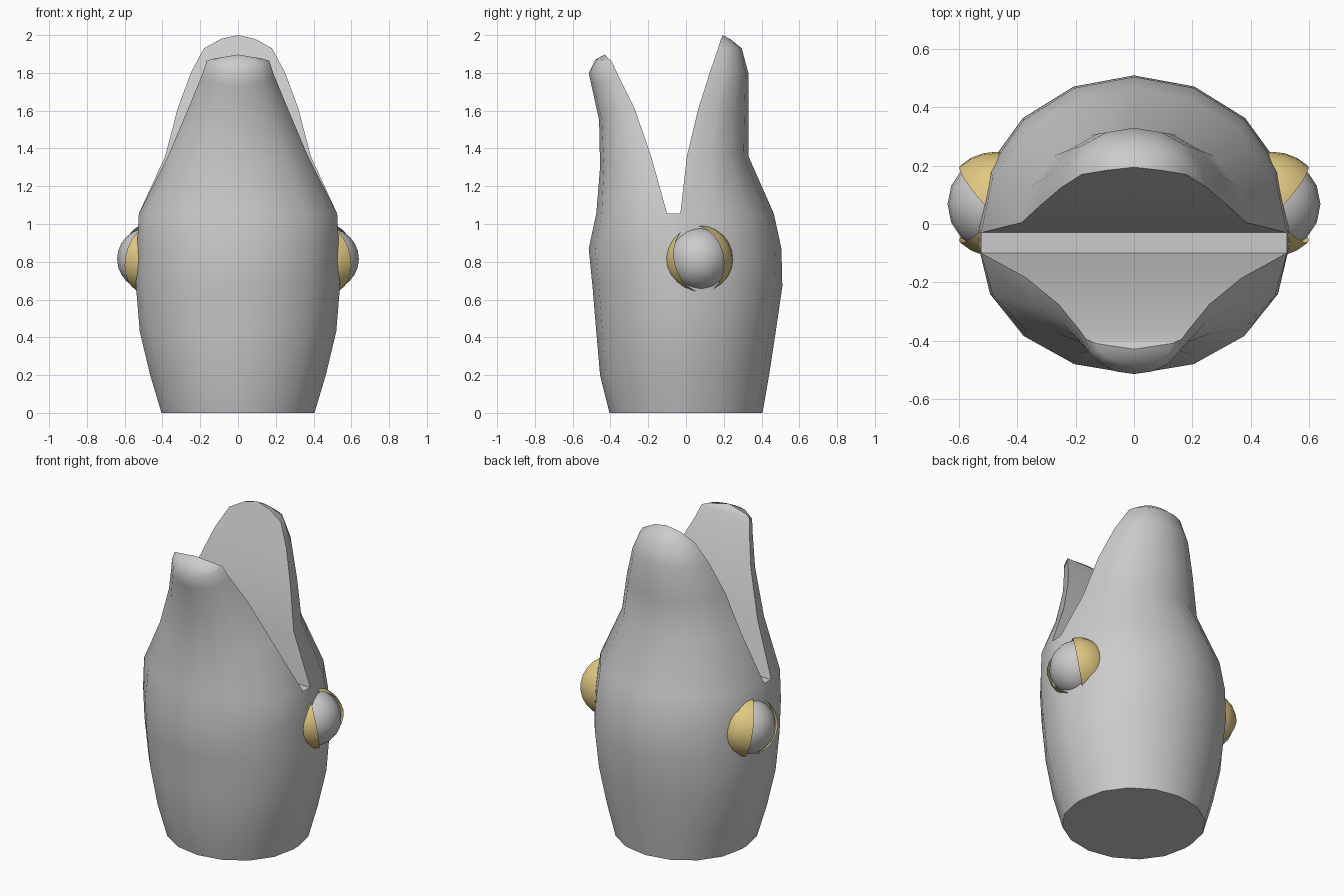
import bpy, bmesh
from math import sin, cos, pi, radians
from mathutils import Matrix

if "Cube" in bpy.data.objects:
    bpy.data.objects.remove(bpy.data.objects["Cube"])

N = 8  # segments per half ring


def finish(bm, name, angle=45, mat=None):
    bmesh.ops.recalc_face_normals(bm, faces=bm.faces)
    me = bpy.data.meshes.new(name)
    bm.to_mesh(me)
    bm.free()
    ob = bpy.data.objects.new(name, me)
    bpy.context.collection.objects.link(ob)
    if mat:
        me.materials.append(mat)
    bpy.ops.object.select_all(action='DESELECT')
    ob.select_set(True)
    bpy.context.view_layer.objects.active = ob
    bpy.ops.object.shade_smooth_by_angle(angle=radians(angle))
    return ob


def half_ring(bm, w, y_in, y_out, z_in, z_out, side):
    """Half ellipse from one mouth edge round the outside to the other."""
    out = []
    for i in range(N + 1):
        a = pi * i / N
        s = sin(a)
        out.append(bm.verts.new((side * w * cos(a), y_in + (y_out - y_in) * s,
                                 z_in + (z_out - z_in) * s)))
    return out


def bridge(bm, a, b):
    n = len(a)
    for i in range(n):
        j = (i + 1) % n
        bm.faces.new((a[i], a[j], b[j], b[i]))


def jaw(bm, start, rings, side, apex):
    prev = start
    for r in rings:
        cur = half_ring(bm, *r, side)
        bridge(bm, prev, cur)
        prev = cur
    tip = bm.verts.new(apex)
    for i in range(len(prev)):
        bm.faces.new((prev[i], prev[(i + 1) % len(prev)], tip))


# Body: z, half width, front y, back y, seam y front, seam y back
bm = bmesh.new()
body = [(0.0, 0.405, -0.405, 0.405, -0.03, 0.02),
        (0.2, 0.465, -0.455, 0.44, -0.03, 0.02),
        (0.43, 0.52, -0.475, 0.475, -0.04, 0.02),
        (0.67, 0.54, -0.495, 0.51, -0.05, 0.01),
        (0.87, 0.535, -0.515, 0.505, -0.07, 0.0),
        (1.055, 0.525, -0.475, 0.465, -0.10, -0.03)]
prev = None
for z, w, yf, yb, sf, sb in body:
    front = half_ring(bm, w, sf, yf, z, z, -1)
    back = half_ring(bm, w, sb, yb, z, z, 1)
    ring = front + back
    if prev:
        bridge(bm, prev, ring)
    else:
        bm.faces.new(ring)
    prev = ring
# Mouth floor
bm.faces.new((front[0], front[-1], back[0], back[-1]))

# Jaws: half width, inner y, outer y, inner z, outer z
jaw(bm, front, [(0.37, -0.185, -0.455, 1.36, 1.3),
                (0.26, -0.275, -0.46, 1.62, 1.55),
                (0.19, -0.36, -0.50, 1.79, 1.73),
                (0.165, -0.395, -0.515, 1.865, 1.80),
                (0.13, -0.41, -0.48, 1.875, 1.87)], -1, (0, -0.43, 1.897))
jaw(bm, back, [(0.385, 0.005, 0.33, 1.36, 1.36),
               (0.32, 0.065, 0.33, 1.61, 1.6),
               (0.25, 0.125, 0.33, 1.80, 1.80),
               (0.18, 0.17, 0.295, 1.93, 1.93),
               (0.09, 0.185, 0.24, 1.98, 1.975)], 1, (0, 0.195, 2.0))
finish(bm, "head_with_open_jaws")

# Eyes and eyelids
gold = bpy.data.materials.new("eyelid_gold")
gold.diffuse_color = (0.75, 0.58, 0.22, 1)
gold.use_nodes = True
gold.node_tree.nodes["Principled BSDF"].inputs["Base Color"].default_value = gold.diffuse_color


def lid(name, a0, a1, side, r=0.18, nu=6, nv=12):
    """Wedge of a sphere shell; angle 0 points outwards from the head."""
    bm = bmesh.new()
    grid = []
    for i in range(nu + 1):
        a = radians(a0 + (a1 - a0) * i / nu)
        grid.append([bm.verts.new((r * sin(pi * j / nv) * cos(a),
                                   r * sin(pi * j / nv) * sin(a),
                                   r * cos(pi * j / nv))) for j in range(nv + 1)])
    for i in range(nu):
        for j in range(nv):
            bm.faces.new((grid[i][j], grid[i + 1][j], grid[i + 1][j + 1], grid[i][j + 1]))
    bmesh.ops.remove_doubles(bm, verts=bm.verts, dist=1e-4)
    bm.transform(Matrix.Diagonal((side, 1, 1, 1)) @ Matrix.Translation((0.475, 0.068, 0.815))
                 @ Matrix.Rotation(radians(14), 4, 'X'))
    finish(bm, name, 60, gold)


for side, label in ((-1, "left"), (1, "right")):
    bm = bmesh.new()
    bmesh.ops.create_uvsphere(bm, u_segments=16, v_segments=12, radius=0.165)
    bm.transform(Matrix.Translation((side * 0.475, 0.068, 0.815)))
    finish(bm, label + "_eye", 60)
    lid(label + "_front_eyelid", -46, -135, side)
    lid(label + "_back_eyelid", 46, 135, side)
